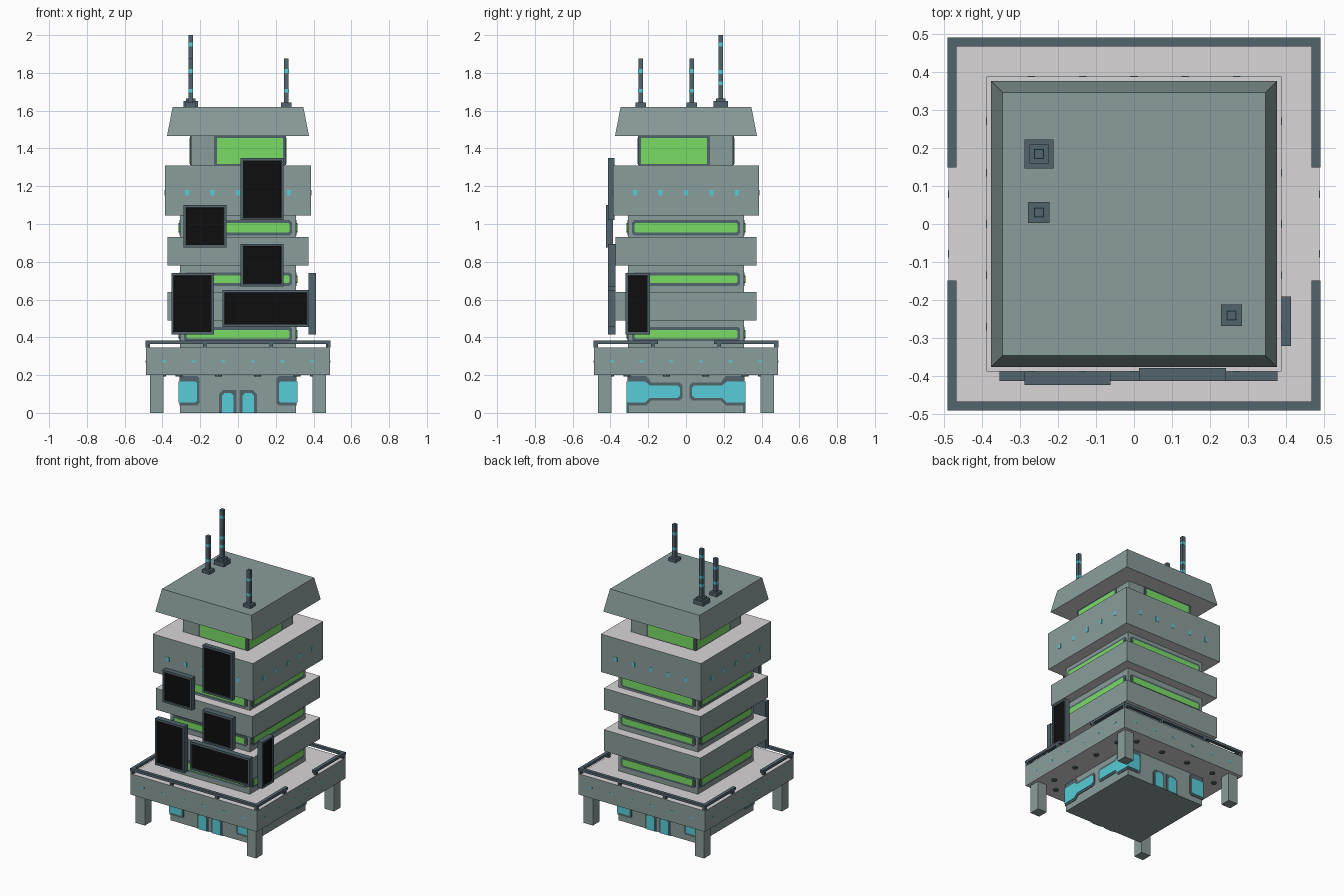
import bpy, bmesh, math
from mathutils import Matrix, Vector

cube = bpy.data.objects.get("Cube")
if cube:
    bpy.data.objects.remove(cube, do_unlink=True)


def material(name, rgb):
    # sRGB 0-255 to linear
    lin = [((c / 255 + 0.055) / 1.055) ** 2.4 for c in rgb]
    m = bpy.data.materials.new(name)
    m.use_nodes = True
    m.diffuse_color = (*lin, 1)
    m.node_tree.nodes["Principled BSDF"].inputs["Base Color"].default_value = (*lin, 1)
    return m


WALL = material("grey green wall", (138, 157, 155))
FLOOR = material("light grey floor", (216, 214, 214))
SLATE = material("dark slate trim", (82, 101, 109))
BLACK = material("black screen", (14, 14, 14))
GREEN = material("green glass", (122, 220, 102))
CYAN = material("cyan glass", (86, 206, 216))


def finish(name, bm, mats):
    bmesh.ops.recalc_face_normals(bm, faces=bm.faces)
    me = bpy.data.meshes.new(name)
    bm.to_mesh(me)
    bm.free()
    for m in mats:
        me.materials.append(m)
    ob = bpy.data.objects.new(name, me)
    bpy.context.scene.collection.objects.link(ob)
    return ob


def box(name, x0, x1, y0, y1, z0, z1, mat, taper=1.0, caps=None, cap_dirs=(1, -1)):
    """Box with optional tapered top; caps colours faces pointing up and/or down."""
    bm = bmesh.new()
    bmesh.ops.create_cube(bm, size=1)
    for v in bm.verts:
        s = taper if v.co.z > 0 else 1
        v.co = Vector(((x0 + x1) / 2 + v.co.x * (x1 - x0) * s,
                       (y0 + y1) / 2 + v.co.y * (y1 - y0) * s,
                       z0 if v.co.z < 0 else z1))
    bm.normal_update()
    if caps:
        for f in bm.faces:
            if round(f.normal.z) in cap_dirs and abs(f.normal.z) > 0.9:
                f.material_index = 1
    return finish(name, bm, [mat] + ([caps] if caps else []))


def block(name, half, z0, z1, mat, **kw):
    return box(name, -half, half, -half, half, z0, z1, mat, **kw)


def plate(name, side, dist, pts, mat, thick):
    """Flat outline (u, z) laid on one of the four walls; side 0 is the front."""
    bm = bmesh.new()
    face = bm.faces.new([bm.verts.new((u, -dist, z)) for u, z in pts])
    out = bmesh.ops.extrude_face_region(bm, geom=[face])["geom"]
    bmesh.ops.translate(bm, vec=(0, -thick, 0),
                        verts=[g for g in out if isinstance(g, bmesh.types.BMVert)])
    bm.transform(Matrix.Rotation(side * math.pi / 2, 4, "Z"))
    return finish(name, bm, [mat])


def rect(u0, u1, z0, z1, c=0.0):
    """Rectangle outline with chamfered corners."""
    if not c:
        return [(u0, z0), (u1, z0), (u1, z1), (u0, z1)]
    return [(u0 + c, z0), (u1 - c, z0), (u1, z0 + c), (u1, z1 - c),
            (u1 - c, z1), (u0 + c, z1), (u0, z1 - c), (u0, z0 + c)]


def window(name, side, dist, u0, u1, z0, z1, glass, border=0.015):
    plate(name + "_frame", side, dist, rect(u0, u1, z0, z1, 0.012), SLATE, 0.004)
    b = border
    plate(name + "_glass", side, dist, rect(u0 + b, u1 - b, z0 + b, z1 - b, 0.006), glass, 0.007)


def screen(name, side, u0, u1, z0, z1, near, far):
    """Hanging display: slate box with a recessed black face."""
    bm = bmesh.new()
    bmesh.ops.create_cube(bm, size=1)
    for v in bm.verts:
        v.co = Vector((u1 if v.co.x > 0 else u0, -near if v.co.y > 0 else -far,
                       z1 if v.co.z > 0 else z0))
    bm.normal_update()
    front = min(bm.faces, key=lambda f: f.normal.y)
    bmesh.ops.inset_region(bm, faces=[front], thickness=0.018)
    bmesh.ops.inset_region(bm, faces=[front], thickness=0.002, depth=-0.006)
    front.material_index = 1
    bm.transform(Matrix.Rotation(side * math.pi / 2, 4, "Z"))
    finish(name, bm, [SLATE, BLACK])


# Tower body
CORE, TOP, DECK, HEAD = 0.307, 0.25, 0.488, 0.387
block("tower_core", CORE, 0, 1.05, WALL)
block("balcony_deck", DECK, 0.2, 0.345, WALL, caps=FLOOR)
block("lower_tier", 0.373, 0.49, 0.64, WALL, caps=FLOOR)
block("middle_tier", 0.373, 0.78, 0.93, WALL, caps=FLOOR)
block("upper_tier", HEAD, 1.045, 1.31, WALL, caps=FLOOR)
block("lookout_core", TOP, 1.31, 1.47, WALL)
block("roof", 0.376, 1.465, 1.62, WALL, taper=0.92, caps=FLOOR, cap_dirs=(-1,))

# Corner legs
for sx in (-1, 1):
    for sy in (-1, 1):
        x, y, h = sx * 0.43, sy * 0.43, 0.036
        box("leg", x - h, x + h, y - h, y + h, 0, 0.2, WALL)

for side in range(4):
    # Window bands
    for z0, z1 in ((0.38, 0.455), (0.672, 0.743), (0.94, 1.02)):
        window("band_window", side, CORE, -0.287, 0.287, z0, z1, GREEN)

    # Lookout glazing wrapping two opposite corners
    m = 1 if side % 2 == 0 else -1
    plate("lookout_frame", side, TOP, rect(*sorted((-0.127 * m, 0.254 * m)), 1.312, 1.465), SLATE, 0.004)
    plate("lookout_glass", side, TOP, rect(*sorted((-0.112 * m, 0.238 * m)), 1.318, 1.455), GREEN, 0.007)

    # Small lights on the upper tier and on the deck edge
    for i in range(5):
        u = (i - 2) * 0.135
        plate("tier_light", side, HEAD, rect(u - 0.01, u + 0.01, 1.15, 1.18), CYAN, 0.002)
    for i in range(6):
        u = (i - 2.5) * 0.157
        plate("deck_light", side, DECK, rect(u - 0.01, u + 0.01, 0.268, 0.278), CYAN, 0.001)

    # Lamps under the deck
    for i in range(4):
        bm = bmesh.new()
        spot = Matrix.Translation(((i - 1.5) * 0.208, -0.4, 0.198))
        bmesh.ops.create_cone(bm, cap_ends=True, segments=8, radius1=0.018, radius2=0.018,
                              depth=0.01, matrix=Matrix.Rotation(side * math.pi / 2, 4, "Z") @ spot)
        finish("deck_lamp", bm, [SLATE])

    # Ground floor glazing: corner windows, with doors on front and back
    for s in (-1, 1):
        if side % 2 == 0:
            plate("corner_frame", side, CORE, [(s * u, z) for u, z in
                  ((0.311, 0.04), (0.215, 0.04), (0.203, 0.052), (0.203, 0.183), (0.215, 0.195), (0.311, 0.195))],
                  SLATE, 0.004)
            plate("corner_glass", side, CORE, [(s * u, z) for u, z in
                  ((0.314, 0.055), (0.225, 0.055), (0.218, 0.062), (0.218, 0.158), (0.225, 0.165), (0.314, 0.165))],
                  CYAN, 0.007)
            plate("door_frame", side, CORE, [(s * u, z) for u, z in
                  ((0.008, 0), (0.1, 0), (0.1, 0.098), (0.078, 0.12), (0.008, 0.12))], SLATE, 0.004)
            plate("door_glass", side, CORE, [(s * u, z) for u, z in
                  ((0.023, 0), (0.085, 0), (0.085, 0.09), (0.072, 0.105), (0.037, 0.105), (0.023, 0.09))],
                  CYAN, 0.007)
        else:
            plate("side_frame", side, CORE, [(s * u, z) for u, z in
                  ((0.311, 0.04), (0.21, 0.04), (0.185, 0.065), (0.035, 0.065), (0.018, 0.08), (0.018, 0.145),
                   (0.035, 0.162), (0.185, 0.162), (0.21, 0.195), (0.311, 0.195))], SLATE, 0.004)
            plate("side_glass", side, CORE, [(s * u, z) for u, z in
                  ((0.314, 0.055), (0.215, 0.055), (0.19, 0.08), (0.045, 0.08), (0.033, 0.09), (0.033, 0.135),
                   (0.045, 0.145), (0.19, 0.145), (0.215, 0.165), (0.314, 0.165))], CYAN, 0.007)

# Hanging screens
screen("screen_upper_right", 0, 0.013, 0.242, 1.02, 1.35, 0.378, 0.412)
screen("screen_upper_left", 0, -0.288, -0.062, 0.875, 1.1, 0.387, 0.423)
screen("screen_middle", 0, 0.013, 0.242, 0.67, 0.895, 0.373, 0.412)
screen("screen_lower_left", 0, -0.353, -0.127, 0.415, 0.74, 0.373, 0.412)
screen("screen_wide", 0, -0.083, 0.377, 0.455, 0.65, 0.373, 0.412)
screen("screen_side", 1, -0.32, -0.19, 0.415, 0.74, 0.373, 0.412)

# Railing, open in the middle of both side walls
R0, R1 = 0.467, 0.49
for s in (-1, 1):
    a, b = sorted((s * R0, s * R1))
    box("long_rail", -R1, R1, a, b, 0.366, 0.384, SLATE)
    for x in (-0.48, -0.175, 0.175, 0.48):
        box("rail_post", x - 0.009, x + 0.009, a, b, 0.345, 0.366, SLATE)
    for t in (-1, 1):
        c, d = sorted((t * 0.148, t * R0))
        box("short_rail", a, b, c, d, 0.366, 0.384, SLATE)
        y = t * 0.175
        box("rail_post", a, b, y - 0.009, y + 0.009, 0.345, 0.366, SLATE)

# Antennas with lit bands
for x, y, top, foot, bands in ((-0.25, 0.184, 2.0, 0.038, (1.95, 1.805, 1.745)),
                               (-0.25, 0.03, 1.875, 0.028, (1.81, 1.705)),
                               (0.256, -0.24, 1.875, 0.028, (1.81, 1.705))):
    h = 0.012
    rise = 1.62 + foot * 0.8
    box("antenna_foot", x - foot, x + foot, y - foot, y + foot, 1.62, rise, SLATE)
    if foot > 0.03:
        box("antenna_collar", x - 0.025, x + 0.025, y - 0.025, y + 0.025, rise, 1.665, SLATE)
    box("antenna_mast", x - h, x + h, y - h, y + h, 1.62, top, SLATE)
    for z in bands:
        k = h + 0.001
        box("antenna_band", x - k, x + k, y - k, y + k, z - 0.01, z + 0.01, CYAN)
